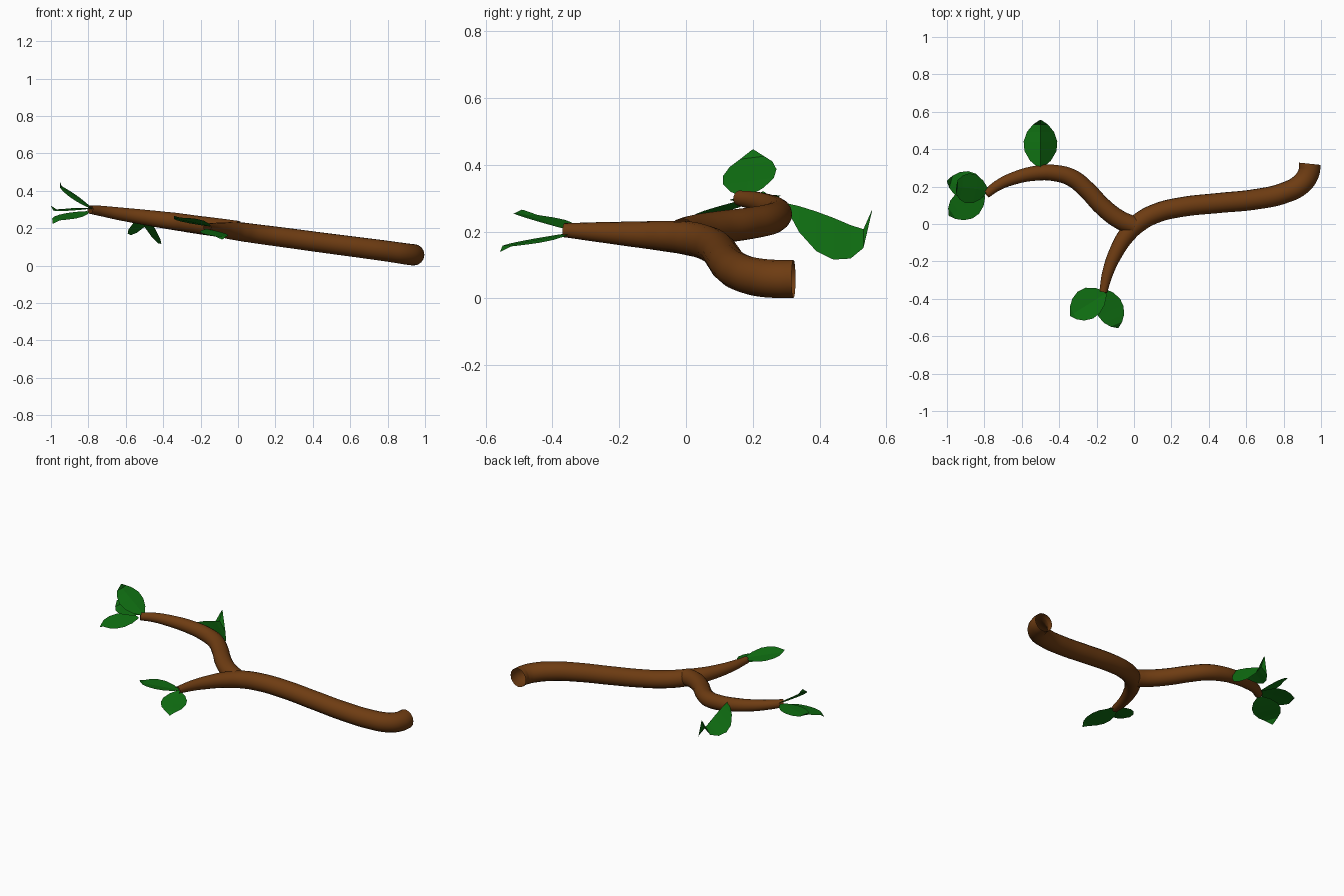
import bpy, bmesh, math
from mathutils import Vector


def material(name, colour):
    m = bpy.data.materials.new(name)
    m.diffuse_color = (*colour, 1)
    return m


bark = material("bark brown", (0.155, 0.045, 0.006))
green = material("leaf green", (0.005, 0.16, 0.006))


# Tapered open tube through (x, y, z, radius) points
def tube(name, points):
    cu = bpy.data.curves.new(name, 'CURVE')
    cu.dimensions = '3D'
    cu.bevel_depth = 1.0
    cu.bevel_resolution = 6
    cu.resolution_u = 8
    cu.use_fill_caps = False
    s = cu.splines.new('BEZIER')
    s.bezier_points.add(len(points) - 1)
    for bp, (x, y, z, r) in zip(s.bezier_points, points):
        bp.co = (x, y, z)
        bp.radius = r
        bp.handle_left_type = bp.handle_right_type = 'AUTO'
    ob = bpy.data.objects.new(name, cu)
    bpy.context.collection.objects.link(ob)
    cu.materials.append(bark)
    bpy.ops.object.select_all(action='DESELECT')
    ob.select_set(True)
    bpy.context.view_layer.objects.active = ob
    bpy.ops.object.convert(target='MESH')
    bpy.ops.object.shade_smooth_by_angle(angle=math.radians(40))


# Thin folded leaf: midrib from base to tip, two side vectors, sag before the tip
def leaf(name, base, tip, left, right, sag):
    base, tip, left, right, sag = map(Vector, (base, tip, left, right, sag))
    stations = [(0, 0.12, 0), (0.15, 0.62, 0.1), (0.35, 0.95, 0.3), (0.55, 1.0, 0.55),
                (0.75, 0.8, 0.85), (0.9, 0.45, 1.0), (1, 0.03, 0)]
    bm = bmesh.new()
    rows = []
    for t, w, k in stations:
        mid = base.lerp(tip, t) + sag * k
        rows.append([bm.verts.new(p) for p in (mid + left * w, mid, mid + right * w)])
    for a, b in zip(rows, rows[1:]):
        for i in (0, 1):
            bm.faces.new((a[i], a[i + 1], b[i + 1], b[i]))
    bmesh.ops.recalc_face_normals(bm, faces=bm.faces)
    if sum(f.normal.z for f in bm.faces) < 0:
        bmesh.ops.reverse_faces(bm, faces=bm.faces)
    me = bpy.data.meshes.new(name)
    bm.to_mesh(me)
    bm.free()
    me.materials.append(green)
    bpy.context.collection.objects.link(bpy.data.objects.new(name, me))


# Main stem flowing into the short front twig
tube("main_stem", [
    (0.94, 0.322, 0.058, 0.057), (0.935, 0.275, 0.058, 0.057), (0.895, 0.215, 0.063, 0.057),
    (0.80, 0.165, 0.077, 0.056), (0.65, 0.132, 0.097, 0.055), (0.45, 0.112, 0.123, 0.054),
    (0.25, 0.09, 0.150, 0.053), (0.12, 0.058, 0.167, 0.052), (0.03, 0.01, 0.179, 0.051),
    (-0.04, -0.06, 0.186, 0.046), (-0.10, -0.16, 0.192, 0.038),
    (-0.14, -0.26, 0.198, 0.030), (-0.165, -0.365, 0.204, 0.021)])

# Long side branch
tube("side_branch", [
    (0.0, -0.01, 0.189, 0.050), (-0.08, 0.025, 0.200, 0.050), (-0.17, 0.095, 0.212, 0.049),
    (-0.25, 0.18, 0.223, 0.048), (-0.33, 0.245, 0.235, 0.047), (-0.42, 0.272, 0.247, 0.044),
    (-0.52, 0.272, 0.261, 0.040), (-0.64, 0.245, 0.278, 0.034),
    (-0.73, 0.205, 0.292, 0.028), (-0.79, 0.16, 0.300, 0.023)])

# Drooping leaf halfway along the branch
leaf("branch_leaf", (-0.5, 0.30, 0.285), (-0.5, 0.557, 0.265),
     (-0.09, 0, -0.07), (0.09, 0, -0.125), (0, 0, -0.06))

# Cluster at the branch end
leaf("end_leaf_upper", (-0.78, 0.18, 0.305), (-0.95, 0.20, 0.445),
     (-0.02, -0.08, -0.01), (0.0, 0.08, 0.01), (-0.01, 0, -0.01))
leaf("end_leaf_middle", (-0.79, 0.18, 0.305), (-1.0, 0.23, 0.32),
     (-0.02, -0.07, -0.01), (0.02, 0.075, 0.005), (0, 0, -0.02))
leaf("end_leaf_lower", (-0.80, 0.155, 0.29), (-0.99, 0.045, 0.225),
     (-0.05, 0.065, 0.01), (0.04, -0.065, -0.01), (0, 0, 0.015))

# Pair at the twig end
leaf("twig_leaf_upper", (-0.15, -0.37, 0.21), (-0.342, -0.49, 0.265),
     (-0.045, 0.075, 0.0), (0.035, -0.07, 0.015), (0, 0, -0.01))
leaf("twig_leaf_lower", (-0.165, -0.35, 0.195), (-0.085, -0.556, 0.14),
     (0.065, 0.025, -0.005), (-0.07, -0.03, 0.0), (0, 0, 0.012))
